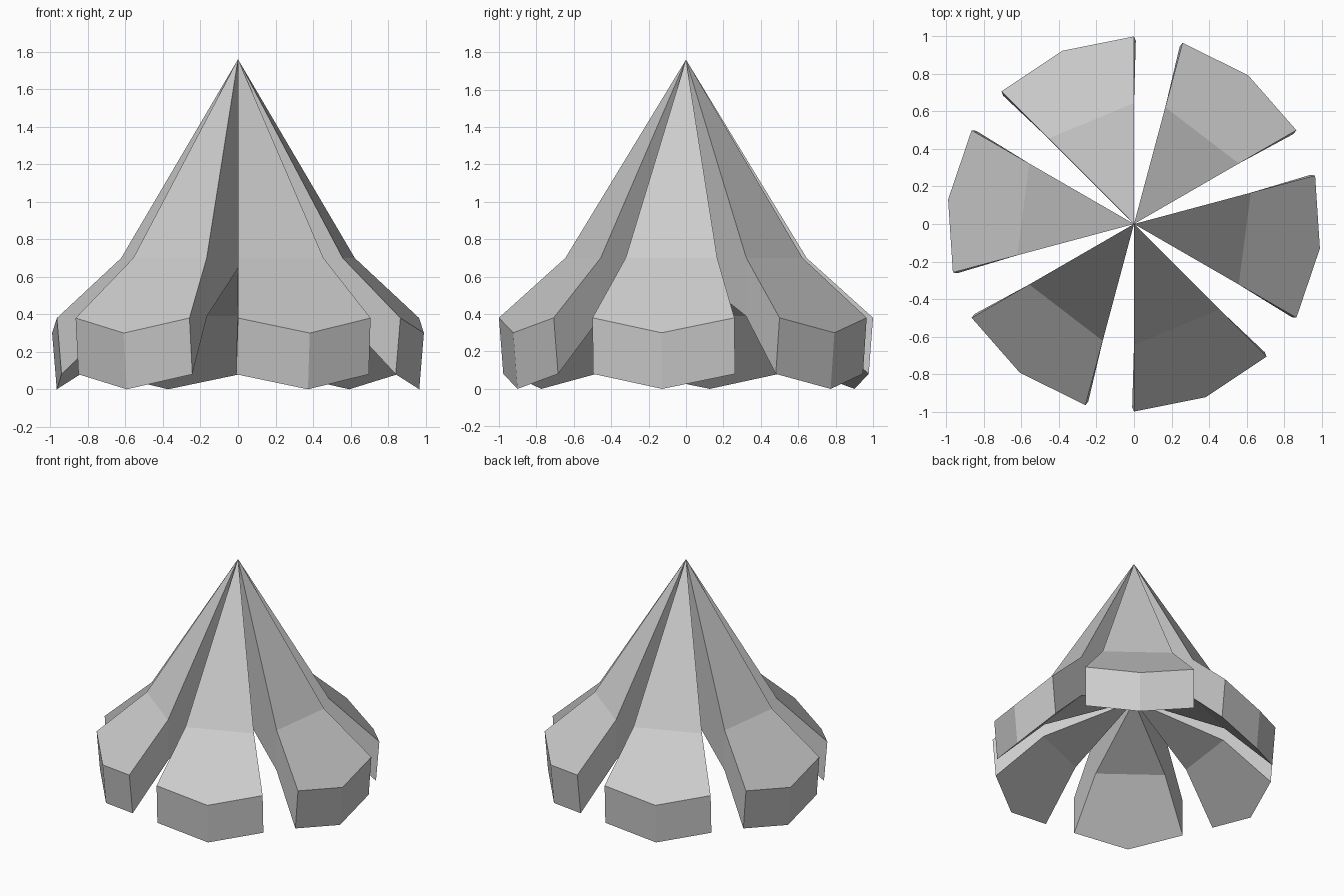
import bpy
from math import sin, cos, radians

if "Cube" in bpy.data.objects:
    bpy.data.objects.remove(bpy.data.objects["Cube"])

HALF = radians(22.5)      # half the angular width of a petal
TOP_APEX, UNDER_APEX = 1.76, 0.645
INSET = 0.025             # lower rim sits slightly further in


def polar(r, a, z, shift=0.0):
    return (r * cos(a) - shift, r * sin(a), z)


# One petal pointing along +x: an upper folded sheet and a lower one
verts = [
    (0, 0, TOP_APEX),
    polar(0.645, -HALF, 0.70), polar(0.645, HALF, 0.70),
    polar(1, -HALF, 0.38), polar(1, 0, 0.30), polar(1, HALF, 0.38),
    (0, 0, UNDER_APEX),
    polar(0.64, -HALF, 0.39), polar(0.64, HALF, 0.39),
    polar(1, -HALF, 0.08, INSET), polar(1, 0, 0, INSET), polar(1, HALF, 0.08, INSET),
]
faces = [
    (0, 1, 2), (1, 3, 4, 5, 2),                    # top slopes
    (6, 8, 7), (7, 8, 11, 10, 9),                  # undersides
    (3, 9, 10, 4), (4, 10, 11, 5),                 # outer rim
    (0, 6, 7, 1), (1, 7, 9, 3),                    # side walls
    (0, 2, 8, 6), (2, 5, 11, 8),
]
mesh = bpy.data.meshes.new("petal")
mesh.from_pydata(verts, [], faces)
mesh.update()

# Six petals around the axis, with open gaps between them
for i in range(6):
    petal = bpy.data.objects.new(f"petal_{i + 1}", mesh)
    petal.rotation_euler.z = radians(112.5 + 60 * i)
    bpy.context.collection.objects.link(petal)
